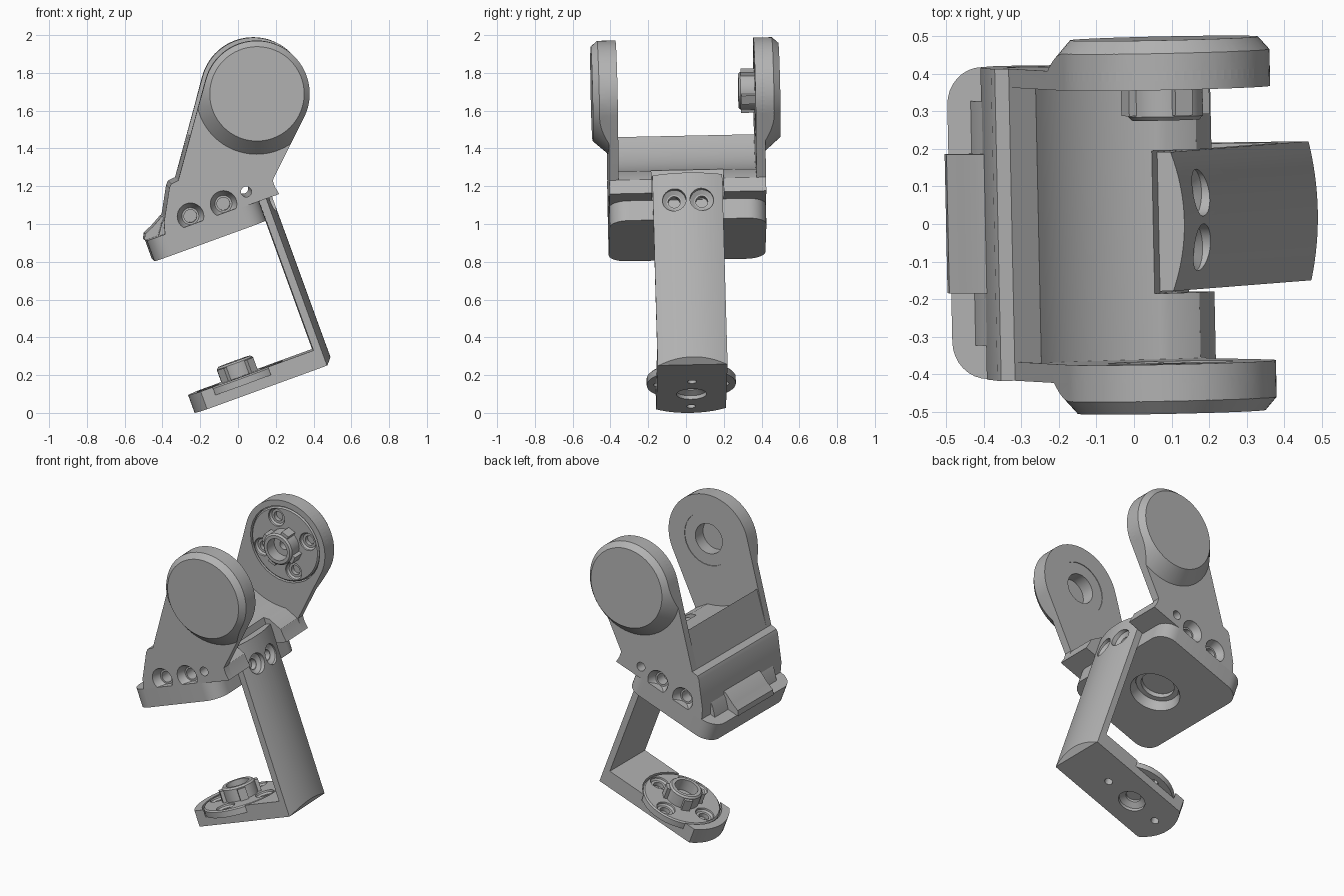
import bpy, bmesh
from math import radians, cos, sin
from mathutils import Matrix

cube = bpy.data.objects.get("Cube")
if cube:
    bpy.data.objects.remove(cube, do_unlink=True)

grey = bpy.data.materials.new("plain_grey")
grey.use_nodes = True
grey.diffuse_color = (0.45, 0.45, 0.45, 1)
grey.node_tree.nodes["Principled BSDF"].inputs["Base Color"].default_value = (0.45, 0.45, 0.45, 1)

T = Matrix.Translation
def R(angle, axis):
    return Matrix.Rotation(radians(angle), 4, axis)

SIDE = R(90, 'X')                              # profile in x/z, extruded along y
TILT = T((-0.45, 0, 0.82)) @ R(-20, 'Y')       # frame of the tilted base
HEAD = (0.09, 1.71)                            # pivot axis of the fork
parts = []

def finish(name, bm, frame):
    bmesh.ops.recalc_face_normals(bm, faces=bm.faces)
    bm.transform(frame)
    mesh = bpy.data.meshes.new(name)
    bm.to_mesh(mesh)
    bm.free()
    mesh.materials.append(grey)
    ob = bpy.data.objects.new(name, mesh)
    bpy.context.scene.collection.objects.link(ob)
    return ob

def prism(name, points, low, high, frame):
    bm = bmesh.new()
    rings = [[bm.verts.new((x, y, h)) for x, y in points] for h in (low, high)]
    bm.faces.new(rings[0])
    bm.faces.new(rings[1])
    for i in range(len(points)):
        bm.faces.new((rings[0][i - 1], rings[0][i], rings[1][i], rings[1][i - 1]))
    return finish(name, bm, frame)

def lathe(name, profile, frame, n=48):
    bm = bmesh.new()
    rings = [[bm.verts.new((r * cos(radians(360 * i / n)), r * sin(radians(360 * i / n)), h))
              for i in range(n)] for r, h in profile]
    bm.faces.new(rings[0])
    bm.faces.new(rings[-1])
    for a, b in zip(rings, rings[1:]):
        for i in range(n):
            bm.faces.new((a[i - 1], a[i], b[i], b[i - 1]))
    return finish(name, bm, frame)

def combine(ob, tool, operation='DIFFERENCE'):
    mod = ob.modifiers.new("bool", 'BOOLEAN')
    mod.operation, mod.solver, mod.object = operation, 'EXACT', tool
    bpy.context.view_layer.update()
    dg = bpy.context.evaluated_depsgraph_get()
    mesh = bpy.data.meshes.new_from_object(ob.evaluated_get(dg))
    ob.modifiers.clear()
    ob.data = mesh
    bpy.data.objects.remove(tool, do_unlink=True)

def bore(ob, profile, frame):
    combine(ob, lathe("cutter", profile, frame, 32))

def arc(cx, cy, r, start, end, n):
    return [(cx + r * cos(radians(start + (end - start) * i / n)),
             cy + r * sin(radians(start + (end - start) * i / n))) for i in range(n + 1)]

def box(x0, x1, y0, y1):
    return [(x0, y0), (x1, y0), (x1, y1), (x0, y1)]

def horn(name, frame):
    """Round drive horn with four screw pockets and a ribbed hub."""
    ob = lathe(name, [(.236, -.045), (.236, -.008), (.228, 0)], frame)
    combine(ob, lathe("hub", [(.1, -.02), (.1, .075), (.09, .085)], frame), 'UNION')
    for k in range(4):
        turn = frame @ R(45 + 90 * k, 'Z')
        combine(ob, prism("rib", box(.08, .118, -.025, .025), -.02, .072, turn), 'UNION')
    bore(ob, [(.07, .1), (.07, .01), (.03, .01), (.03, -.035)], frame)
    for k in range(4):
        spot = frame @ R(90 * k, 'Z') @ T((.17, 0, 0))
        bore(ob, [(.058, .01), (.055, -.01), (.045, -.02), (.03, -.02), (.03, -.06)], spot)
    parts.append(ob)

def side_holes(ob, s):
    """Countersunk screw holes and a through hole on the flanks."""
    for x, z in ((-.26, 1.06), (-.085, 1.125)):
        bore(ob, [(.072, .43), (.07, .41), (.045, .37), (.034, .37), (.034, .3)],
             T((x, 0, z)) @ R(-90 * s, 'X'))
    bore(ob, [(.028, -.6), (.028, .6)], T((.035, 0, 1.19)) @ SIDE)

# Base slab with rounded corners and a round socket underneath
corners = []
for cx, cy, a in ((.53, .315, 0), (.1, .315, 90), (.1, -.315, 180), (.53, -.315, 270)):
    corners += arc(cx, cy, .1, a, a + 90, 8)
slab = prism("base_slab", corners, 0, .117, TILT)
bore(slab, [(.155, -.01), (.13, .04), (.13, .06), (.1, .06), (.1, .09)], TILT @ T((.315, 0, 0)))
parts.append(slab)

# Cross body between the arms, hollowed around the pivot, slotted for the leg
back = [(-.325, 1.25), (-.362, 1.232), (-.372, 1.21), (-.40, 1.03)]
foot_line = [(-.395, .96), (.21, 1.178), (.187, 1.215)]
body = prism("cross_body", foot_line + [(.17, 1.25)] + arc(*HEAD, .415, 270, 214, 16) + back,
             -.37, .37, SIDE)
combine(body, prism("cutter", box(.634, .9, -.19, .19), 0, .6, TILT))
for s in (-1, 1):
    side_holes(body, s)
parts.append(body)

# Fork arms with domed round heads
outline = foot_line + [(.175, 1.25)] + arc(*HEAD, .28, -25, 165, 40) + back
for s, name in ((-1, "front_arm"), (1, "back_arm")):
    outward = T((HEAD[0], 0, HEAD[1])) @ R(-90 * s, 'X')
    head = prism("head", outline, -s * .365, -s * .51, SIDE)
    combine(head, lathe("cone", [(.333, .39), (.333, .402), (.25, .497)], outward, 64), 'INTERSECT')
    arm = prism(name, outline, -s * .365, -s * .415, SIDE)
    combine(arm, head, 'UNION')
    side_holes(arm, s)
    if s < 0:
        bore(arm, [(.168, .3), (.168, .369)], outward)
        bore(arm, [(.095, .3), (.095, .45)], outward)
    else:
        bore(arm, [(.243, .3), (.243, .41)], outward)
        horn("arm_horn", T((HEAD[0], .365, HEAD[1])) @ R(-20, 'Y') @ SIDE)
    parts.append(arm)

# Latch block and its shoulders at the rear of the slab
parts.append(prism("latch_block", [(-.40, .93), (-.5, .93), (-.495, .962), (-.455, 1.0),
                                   (-.41, 1.052), (-.32, 1.1), (-.3, 1.0)], -.185, .185, SIDE))
parts.append(prism("latch_shoulders", [(-.38, .94), (-.43, .945), (-.41, 1.02), (-.38, 1.07),
                                       (-.3, 1.05)], -.325, .325, SIDE))

# Leg with a convex outer face, joined to the foot
section = [(.632, .185), (.632, -.185)] + \
    [(.672 + .035 * (1 - (y / .185) ** 2), y) for y in [.185 * (i / 8 - 1) for i in range(17)]]
leg = prism("leg_and_foot", section, -.836, .235, TILT)
sole = arc(.22, 0, .29, 219.6, 140.4, 16) + [(.66, .185), (.66, -.185)]
combine(leg, prism("sole", sole, -.836, -.736, TILT), 'UNION')
combine(leg, prism("cutter", [(.66, -.85), (.75, -.85), (.75, -.76)], -.4, .4, TILT @ SIDE))
for y in (-.073, .073):
    bore(leg, [(.064, .76), (.062, .68), (.04, .665), (.032, .665), (.032, .6)],
         TILT @ T((0, y, .085)) @ R(90, 'Y'))

# Foot seat, underside holes and horn
seat = TILT @ T((.22, 0, -.736))
bore(leg, [(.243, -.045), (.243, .03)], seat)
bore(leg, [(.08, -.11), (.08, -.08), (.045, -.06), (.045, -.03)], seat)
for u in (-.19, .19):
    bore(leg, [(.024, -.2), (.024, -.03)], seat @ T((u, 0, 0)))
parts.append(leg)
horn("foot_horn", seat)

# Slight overall lean and turn, then smooth shading
lean = T((0, .01, 1)) @ R(1.2, 'X') @ R(1.2, 'Z') @ T((0, 0, -1))
for ob in parts:
    ob.data.transform(lean)
lowest = min(v.co.z for ob in parts for v in ob.data.vertices)
bpy.ops.object.select_all(action='DESELECT')
for ob in parts:
    ob.data.transform(T((0, 0, -lowest)))
    ob.data.materials.clear()
    ob.data.materials.append(grey)
    ob.select_set(True)
bpy.context.view_layer.objects.active = parts[0]
bpy.ops.object.shade_smooth_by_angle(angle=radians(28))
